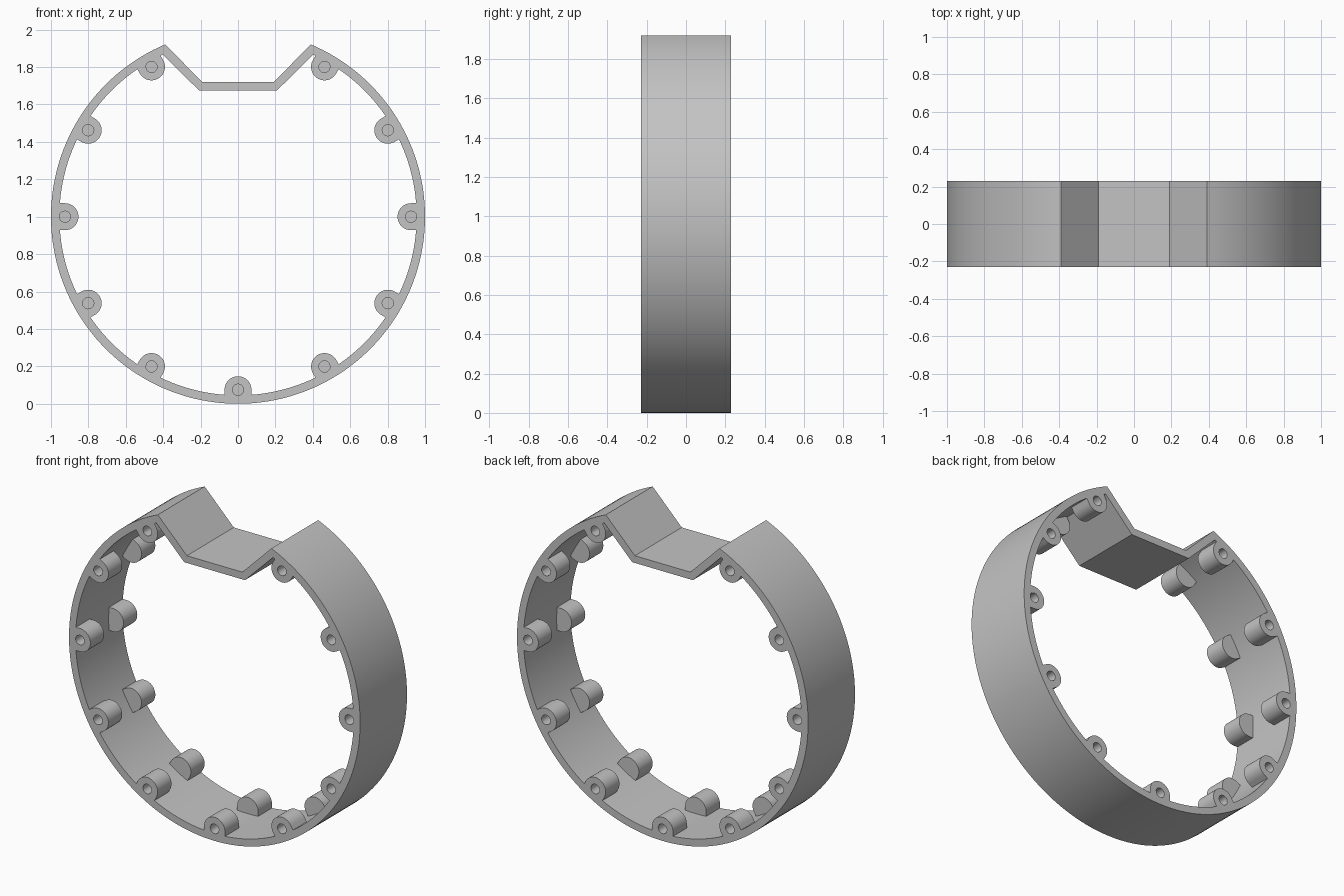
import bpy, bmesh, math

if "Cube" in bpy.data.objects:
    bpy.data.objects.remove(bpy.data.objects["Cube"])

HALF = 0.23            # half depth of the ring
R_OUT, R_IN = 1.0, 0.955
WALL = R_OUT - R_IN
BOSS_R, HOLE_R, BOSS_AT = 0.072, 0.03, 0.925
BOSS_LEN, HOLE_LEN = 0.135, 0.11

grey = bpy.data.materials.new("light_grey")
grey.diffuse_color = (0.55, 0.55, 0.55, 1)
grey.use_nodes = True
grey.node_tree.nodes["Principled BSDF"].inputs["Base Color"].default_value = grey.diffuse_color


def finish(bm, name):
    bmesh.ops.recalc_face_normals(bm, faces=bm.faces)
    mesh = bpy.data.meshes.new(name)
    bm.to_mesh(mesh)
    bm.free()
    ob = bpy.data.objects.new(name, mesh)
    mesh.materials.append(grey)
    bpy.context.collection.objects.link(ob)
    bpy.context.view_layer.objects.active = ob
    ob.select_set(True)
    bpy.ops.object.shade_smooth_by_angle(angle=math.radians(30))
    ob.select_set(False)
    return ob


def loop_at(bm, pts, y):
    return [bm.verts.new((x, y, z)) for x, z in pts]


def bridge(bm, a, b):
    n = len(a)
    for i in range(n):
        j = (i + 1) % n
        bm.faces.new((a[i], a[j], b[j], b[i]))


def notched_circle(radius, corner_x, corner_z, end_x):
    """Circle about (0, 1), clockwise from the notch's right lip, closed by the notch."""
    start = math.acos(end_x / radius)
    sweep = math.pi + 2 * start
    n = 144
    arc = [(radius * math.cos(start - sweep * i / n),
            1 + radius * math.sin(start - sweep * i / n)) for i in range(n + 1)]
    return arc + [(-corner_x, corner_z), (corner_x, corner_z)]


# Ring wall with the notch in its top
outer = notched_circle(R_OUT, 0.19, 1.72, 0.39)
inner = notched_circle(R_IN, 0.19 + WALL * math.tan(math.pi / 8), 1.72 - WALL, 0.401)
bm = bmesh.new()
loops = [loop_at(bm, p, y) for p, y in
         ((outer, -HALF), (outer, HALF), (inner, HALF), (inner, -HALF))]
for i in range(4):
    bridge(bm, loops[i], loops[(i + 1) % 4])
finish(bm, "ring_wall")


def boss(name, angle, side):
    """Round-nosed screw boss with a blind hole, joined to the wall."""
    foot = 0.05
    corner = math.atan2(BOSS_R, foot)
    local = []                       # (radial, tangential, hole angle)
    for i in range(21):              # round nose facing the centre
        a = math.pi / 2 + math.pi * i / 20
        local.append((BOSS_R * math.cos(a), BOSS_R * math.sin(a), a))
    for i in range(11):              # straight foot buried in the wall
        a = -corner + 2 * corner * i / 10
        local.append((foot, foot * math.tan(a), a))
    c, s = math.cos(angle), math.sin(angle)

    def place(r, t):
        r += BOSS_AT
        return (r * c - t * s, 1 + r * s + t * c)

    body = [place(r, t) for r, t, _ in local]
    hole = [place(HOLE_R * math.cos(a), HOLE_R * math.sin(a)) for _, _, a in local]
    bm = bmesh.new()
    y0, y1, y2 = (side * (HALF - d) for d in (0, BOSS_LEN, HOLE_LEN))
    end = loop_at(bm, body, y1)
    face = loop_at(bm, body, y0)
    rim = loop_at(bm, hole, y0)
    floor = loop_at(bm, hole, y2)
    bridge(bm, end, face)
    bridge(bm, face, rim)
    bridge(bm, rim, floor)
    bm.faces.new(end)
    bm.faces.new(floor)
    finish(bm, name)


# Bosses every 30 degrees on both rims, skipping the notch
for k in range(12):
    if k != 3:
        boss(f"front_boss_{k}", math.radians(30 * k), -1)
        boss(f"back_boss_{k}", math.radians(30 * k), 1)
